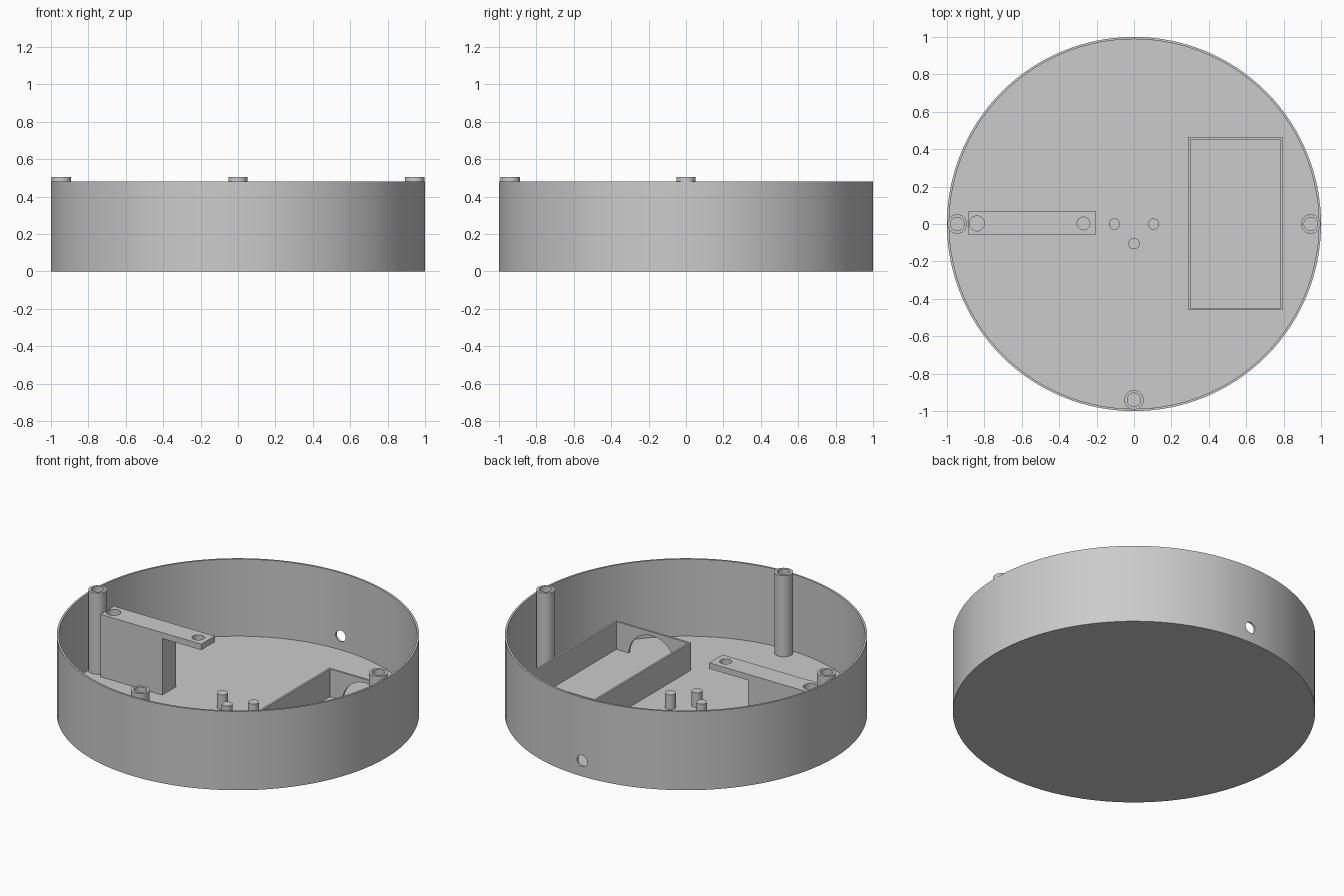
import bpy, bmesh, math
from mathutils import Matrix, Vector

cube = bpy.data.objects.get("Cube")
if cube:
    bpy.data.objects.remove(cube, do_unlink=True)

FLOOR = 0.011      # floor thickness
WALL = 0.012       # shell and box wall thickness

grey = bpy.data.materials.new("plain_grey")
grey.use_nodes = True
GREY = (0.6, 0.6, 0.6, 1)
grey.diffuse_color = GREY
grey.node_tree.nodes["Principled BSDF"].inputs["Base Color"].default_value = GREY


def finish(name, bm):
    bmesh.ops.recalc_face_normals(bm, faces=bm.faces)
    mesh = bpy.data.meshes.new(name)
    bm.to_mesh(mesh)
    bm.free()
    mesh.materials.append(grey)
    obj = bpy.data.objects.new(name, mesh)
    bpy.context.collection.objects.link(obj)
    return obj


def activate(obj):
    bpy.ops.object.select_all(action='DESELECT')
    obj.select_set(True)
    bpy.context.view_layer.objects.active = obj


def smooth(obj):
    activate(obj)
    bpy.ops.object.shade_smooth_by_angle(angle=math.radians(30))


def lathe(name, profile, x=0, y=0, segments=48):
    """Spin an (r, z) profile that starts and ends on the axis."""
    bm = bmesh.new()
    verts = [bm.verts.new((r, 0, z)) for r, z in profile]
    edges = [bm.edges.new(pair) for pair in zip(verts, verts[1:])]
    bmesh.ops.spin(bm, geom=verts + edges, cent=(0, 0, 0), axis=(0, 0, 1),
                   angle=math.tau, steps=segments, use_merge=True)
    bmesh.ops.remove_doubles(bm, verts=bm.verts, dist=1e-5)
    bmesh.ops.translate(bm, verts=bm.verts, vec=(x, y, 0))
    return finish(name, bm)


def block(name, low, high):
    low, high = Vector(low), Vector(high)
    bm = bmesh.new()
    bmesh.ops.create_cube(bm, size=1, matrix=Matrix.Translation((low + high) / 2)
                          @ Matrix.Diagonal((high - low).to_4d()))
    return finish(name, bm)


def rod(name, center, radius, length, along_y=False):
    turn = Matrix.Rotation(math.pi / 2 if along_y else 0, 4, 'X')
    bm = bmesh.new()
    bmesh.ops.create_cone(bm, cap_ends=True, segments=48, radius1=radius,
                          radius2=radius, depth=length,
                          matrix=Matrix.Translation(center) @ turn)
    return finish(name, bm)


def cut(obj, cutter):
    cutter.hide_render = True
    mod = obj.modifiers.new("cut", 'BOOLEAN')
    mod.operation, mod.solver, mod.object = 'DIFFERENCE', 'EXACT', cutter
    activate(obj)
    bpy.ops.object.modifier_apply(modifier=mod.name)
    bpy.data.objects.remove(cutter, do_unlink=True)


# Round open case with a cable hole at the back
case = lathe("case", [(0, 0), (1, 0), (1, 0.48), (1 - WALL, 0.48),
                      (1 - WALL, FLOOR), (0, FLOOR)], segments=128)
cut(case, rod("cable_cutter", (0, 1, 0.095), 0.034, 0.2, along_y=True))
smooth(case)

# Hollow screw posts against the wall
for side, x, y in (("right", -0.945, 0), ("left", 0.945, 0), ("front", 0, -0.94)):
    smooth(lathe(side + "_post", [(0, 0.005), (0.052, 0.005), (0.052, 0.505),
                                  (0.036, 0.505), (0.036, FLOOR), (0, FLOOR)], x, y))

# Short locating pegs in the middle
for side, x, y in (("right", -0.105, 0), ("left", 0.105, 0), ("front", 0, -0.105)):
    smooth(lathe(side + "_peg", [(0, 0.005), (0.03, 0.005), (0.03, 0.1), (0, 0.1)], x, y))

# Overhanging bracket: side profile pushed through its width
bm = bmesh.new()
outline = [(-0.885, 0.005), (-0.468, 0.005), (-0.468, 0.355),
           (-0.205, 0.355), (-0.205, 0.391), (-0.885, 0.391)]
face = bm.faces.new([bm.verts.new((x, -0.06, z)) for x, z in outline])
pushed = bmesh.ops.extrude_face_region(bm, geom=[face])["geom"]
bmesh.ops.translate(bm, vec=(0, 0.13, 0),
                    verts=[v for v in pushed if isinstance(v, bmesh.types.BMVert)])
bracket = finish("bracket", bm)
for x, radius in ((-0.84, 0.04), (-0.27, 0.034)):
    cut(bracket, rod("screw_cutter", (x, 0.003, 0.4), radius, 0.2))
smooth(bracket)

# Open compartment with an arched opening in each end wall
box = block("compartment", (0.29, -0.46, 0.005), (0.795, 0.465, 0.18))
cut(box, block("inside_cutter", (0.29 + WALL, -0.46 + WALL, -0.1),
               (0.795 - WALL, 0.465 - WALL, 0.3)))
cut(box, rod("arch_cutter", (0.5425, 0, 0), 0.158, 1.2, along_y=True))
smooth(box)
